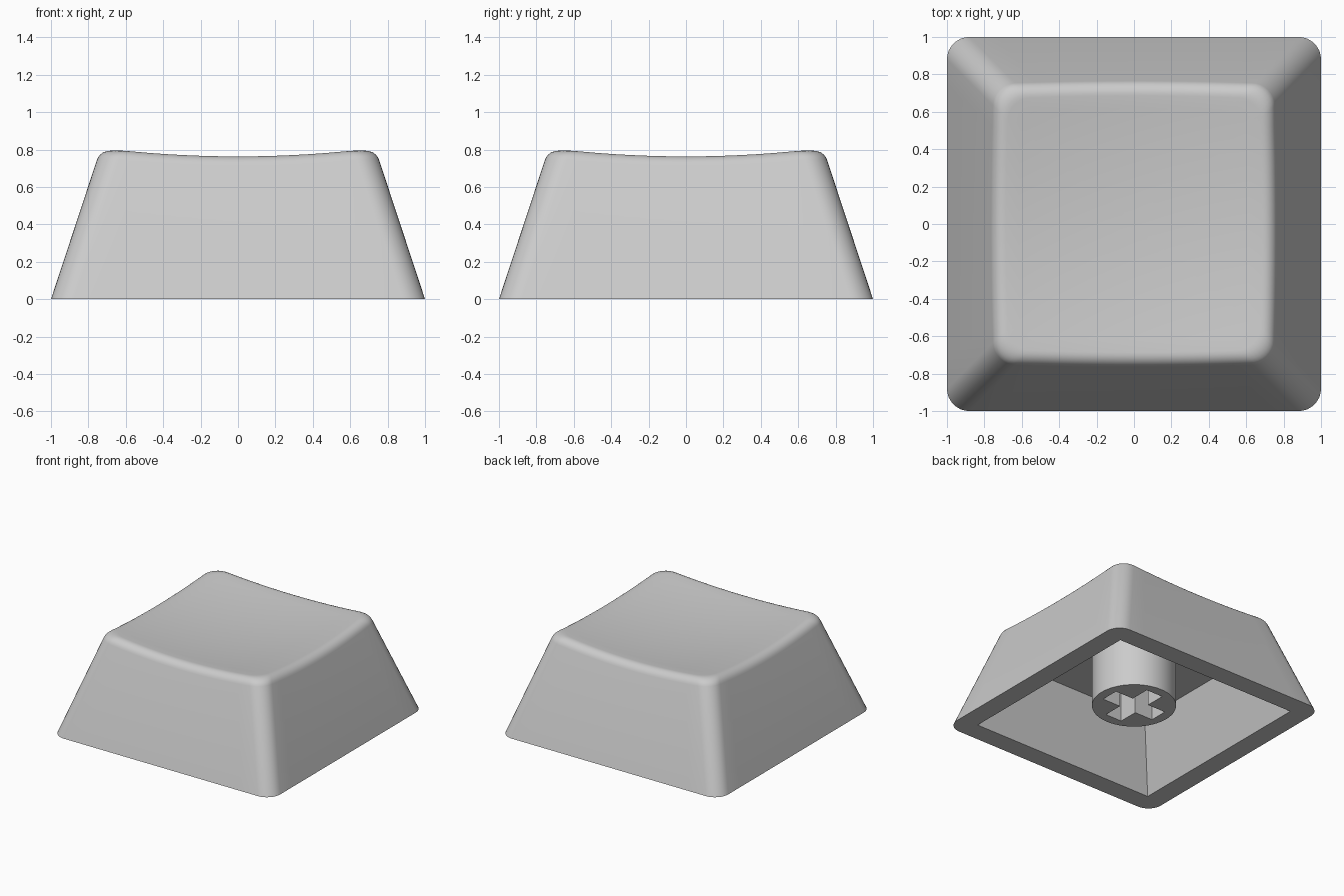
import bpy, bmesh, math
from mathutils import Vector

if "Cube" in bpy.data.objects:
    bpy.data.objects.remove(bpy.data.objects["Cube"])

SLOPE = 0.33           # wall inset per unit of height
CORNER = 0.12          # vertical corner radius
FILLET = 0.06          # tangent length of the rounded top rim
CORNER_SEGS, SIDE_SEGS, FILLET_SEGS, TOP_RINGS = 8, 12, 6, 10

grey = bpy.data.materials.new("light grey plastic")
grey.diffuse_color = (0.6, 0.6, 0.6, 1)
grey.use_nodes = True
grey.node_tree.nodes["Principled BSDF"].inputs["Base Color"].default_value = grey.diffuse_color


def dish(x, y):
    """Height of the scooped top surface."""
    return 0.722 + 0.087 * (x * x + y * y)


# Perimeter samples: centre position (-1..1) and outward normal
samples = []
for q in range(4):
    turn = q * math.pi / 2
    def rot(x, y):
        c, s = round(math.cos(turn)), round(math.sin(turn))
        return (c * x - s * y, s * x + c * y)
    for i in range(1, SIDE_SEGS):
        samples.append((rot(1, -1 + 2 * i / SIDE_SEGS), rot(1, 0)))
    for i in range(CORNER_SEGS + 1):
        a = math.pi / 2 * i / CORNER_SEGS
        samples.append((rot(1, 1), rot(math.cos(a), math.sin(a))))


def point(sample, half, radius, z):
    (cx, cy), (nx, ny) = sample
    return Vector(((half - radius) * cx + radius * nx,
                   (half - radius) * cy + radius * ny, z))


def rim(sample):
    """Wall start, sharp edge and top end of the rounded rim."""
    z = 0.78
    for _ in range(8):
        p = point(sample, 1 - SLOPE * z, CORNER, 0)
        z = dish(p.x, p.y)
    half = 1 - SLOPE * z
    edge = point(sample, half, CORNER, z)
    drop = FILLET * 0.95
    low = point(sample, half + SLOPE * drop, CORNER, z - drop)
    top = point(sample, half - FILLET, CORNER, 0)
    top.z = dish(top.x, top.y)
    return low, edge, top


rims = [rim(s) for s in samples]
rings = [[point(s, 0.66, 0, 0.53) for s in samples],      # cavity ceiling
         [point(s, 0.836, 0, 0) for s in samples],        # cavity mouth
         [point(s, 1, CORNER, 0) for s in samples]]       # outer foot
# Rounded rim
for k in range(FILLET_SEGS + 1):
    t = k / FILLET_SEGS
    w = (1 - t) ** 2, 2 * t * (1 - t) * 0.81, t * t
    rings.append([(a * w[0] + b * w[1] + c * w[2]) / sum(w) for a, b, c in rims])
# Scooped top
for k in range(TOP_RINGS - 1, 0, -1):
    f = k / TOP_RINGS
    rings.append([Vector((c.x * f, c.y * f, dish(c.x * f, c.y * f)))
                  for _, _, c in rims])

# Shell
bm = bmesh.new()
loops = [[bm.verts.new(p) for p in ring] for ring in rings]
n = len(samples)
for a, b in zip(loops, loops[1:]):
    for i in range(n):
        j = (i + 1) % n
        bm.faces.new((a[i], a[j], b[j], b[i]))
middle = bm.verts.new((0, 0, dish(0, 0)))
ceiling = bm.verts.new((0, 0, 0.53))
for i in range(n):
    j = (i + 1) % n
    bm.faces.new((loops[-1][i], loops[-1][j], middle))
    bm.faces.new((loops[0][j], loops[0][i], ceiling))
bmesh.ops.remove_doubles(bm, verts=bm.verts, dist=1e-5)
bmesh.ops.recalc_face_normals(bm, faces=bm.faces)
mesh = bpy.data.meshes.new("key_shell")
bm.to_mesh(mesh)
bm.free()
shell = bpy.data.objects.new("key_shell", mesh)
bpy.context.collection.objects.link(shell)

# Stem: round post with a cross-shaped socket
curve = bpy.data.curves.new("stem", 'CURVE')
curve.dimensions, curve.fill_mode = '2D', 'BOTH'
circle = [(0.317 * math.cos(2 * math.pi * i / 64),
           0.317 * math.sin(2 * math.pi * i / 64)) for i in range(64)]
L, W = 0.24, 0.075
cross = []
for q in range(4):
    c, s = ((1, 0), (0, 1), (-1, 0), (0, -1))[q]
    cross += [(c * x - s * y, s * x + c * y) for x, y in ((L, -W), (L, W), (W, W))]
for outline in (circle, cross):
    spline = curve.splines.new('POLY')
    spline.points.add(len(outline) - 1)
    for p, (x, y) in zip(spline.points, outline):
        p.co = (x, y, 0, 1)
    spline.use_cyclic_u = True
curve.extrude = (0.54 - 0.11) / 2
stem = bpy.data.objects.new("stem", curve)
stem.location.z = (0.54 + 0.11) / 2
bpy.context.collection.objects.link(stem)
bpy.context.view_layer.objects.active = stem
stem.select_set(True)
bpy.ops.object.convert(target='MESH')
stem = bpy.context.object

# Colour and shading
for ob in (shell, stem):
    ob.data.materials.clear()
    ob.data.materials.append(grey)
    bpy.ops.object.select_all(action='DESELECT')
    ob.select_set(True)
    bpy.context.view_layer.objects.active = ob
    bpy.ops.object.shade_smooth_by_angle(angle=math.radians(35))
